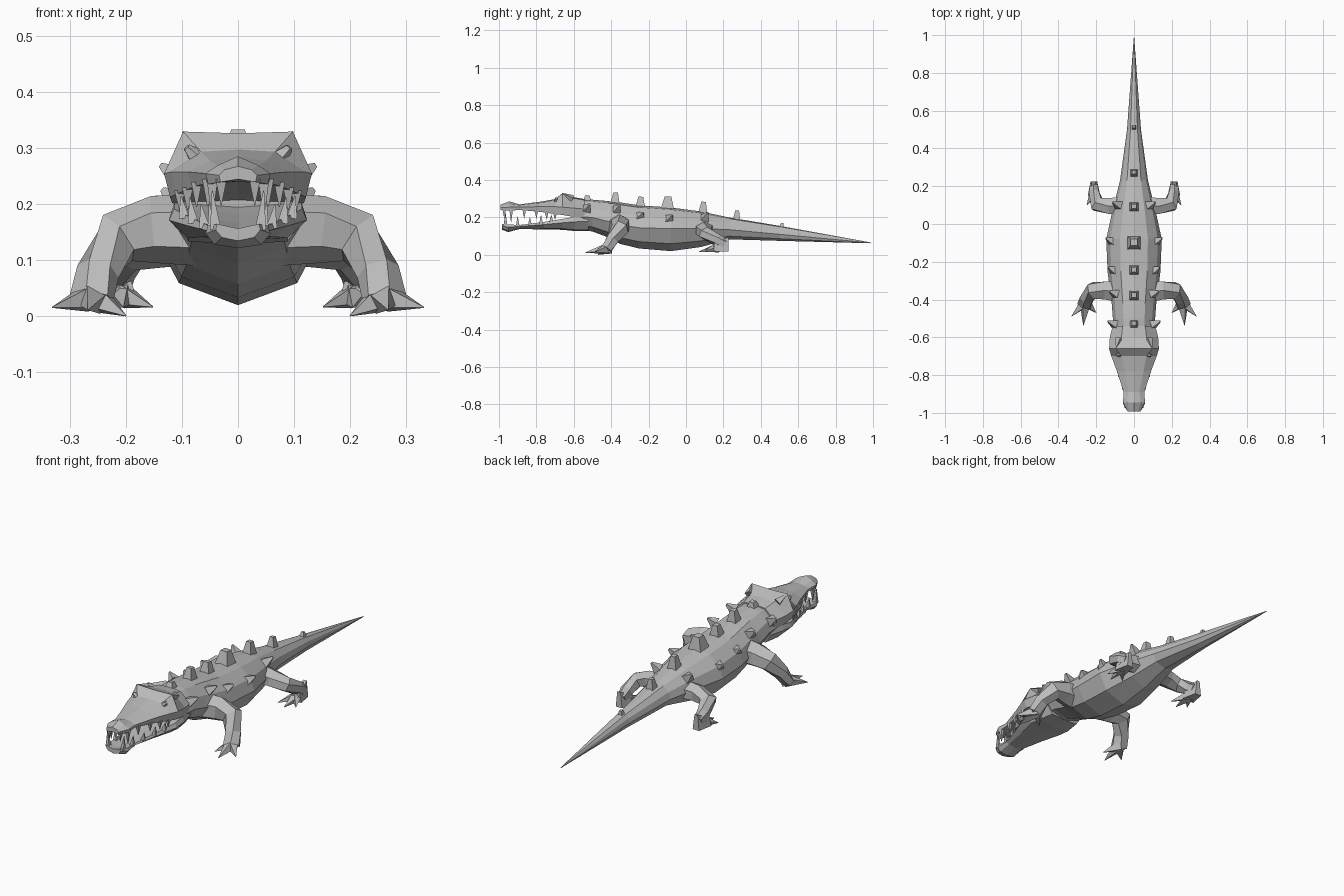
import bpy, bmesh, math
from mathutils import Vector

skin = bpy.data.materials.new("grey_hide")
skin.diffuse_color = (0.5, 0.5, 0.5, 1)


def loft(name, rings):
    """Flat-shaded skin through rings of equal length, capped at both ends."""
    bm = bmesh.new()
    vs = [[bm.verts.new(p) for p in r] for r in rings]
    n = len(vs[0])
    for a, b in zip(vs, vs[1:]):
        for i in range(n):
            j = (i + 1) % n
            bm.faces.new((a[i], a[j], b[j], b[i]))
    bm.faces.new(vs[0])
    bm.faces.new(vs[-1])
    bmesh.ops.remove_doubles(bm, verts=bm.verts, dist=0.0002)
    bmesh.ops.recalc_face_normals(bm, faces=bm.faces)
    me = bpy.data.meshes.new(name)
    bm.to_mesh(me)
    bm.free()
    me.materials.append(skin)
    ob = bpy.data.objects.new(name, me)
    bpy.context.collection.objects.link(ob)
    return ob


def mirrored(y, half):
    """Full ring from a half profile that starts and ends on the centre line."""
    return [(x, y, z) for x, z in half] + [(-x, y, z) for x, z in half[-2:0:-1]]


def limb(name, side, stations, sides=6):
    """Tube along (centre, horizontal radius, other radius) stations."""
    pts = [Vector(s[0]) for s in stations]
    rings = []
    for i, (c, a, b) in enumerate(stations):
        d = (pts[min(i + 1, len(pts) - 1)] - pts[max(i - 1, 0)]).normalized()
        u = Vector((0, 0, 1)).cross(d).normalized()
        v = d.cross(u)
        ring = []
        for k in range(sides):
            t = math.tau * (k + 0.5) / sides
            p = pts[i] + u * a * math.cos(t) + v * b * math.sin(t)
            ring.append((side * p.x, p.y, max(p.z, 0.012)))
        rings.append(ring)
    return loft(name, rings)


def spike(name, base, tip, r0, r1, sides=4):
    """Tapered pyramid from base to tip."""
    base, tip = Vector(base), Vector(tip)
    d = (tip - base).normalized()
    u = d.cross(Vector((0, 1, 0.01))).normalized()
    v = d.cross(u)
    rings = []
    for c, r in ((base, r0), (tip, r1)):
        rings.append([c + r * (u * math.cos(t) + v * math.sin(t))
                      for t in (math.tau * (k + 0.5) / sides for k in range(sides))])
    return loft(name, rings)


# Body and tail: y, half width, top, side height, bottom
body = [
    (-0.60, 0.110, 0.295, 0.205, 0.140), (-0.50, 0.112, 0.295, 0.200, 0.125),
    (-0.42, 0.118, 0.288, 0.180, 0.095), (-0.35, 0.128, 0.280, 0.160, 0.058),
    (-0.25, 0.140, 0.265, 0.145, 0.034), (-0.08, 0.147, 0.253, 0.140, 0.020),
    (0.08, 0.112, 0.232, 0.140, 0.042), (0.23, 0.074, 0.200, 0.135, 0.083),
    (0.50, 0.037, 0.155, 0.110, 0.075), (0.99, 0.001, 0.066, 0.064, 0.062)]
rings = []
for y, w, t, m, b in body:
    rings.append(mirrored(y, [(0, t), (w * 0.5, t - (t - m) * 0.1), (w * 0.86, m + (t - m) * 0.5),
                              (w, m), (w * 0.72, b + (m - b) * 0.33), (0, b)]))
loft("body_and_tail", rings)

# Upper head: y, top, brow x, brow z, half width, side z, jaw bottom
head = [
    (-0.54, 0.298, 0.060, 0.292, 0.113, 0.245, 0.195), (-0.60, 0.308, 0.066, 0.303, 0.128, 0.250, 0.203),
    (-0.66, 0.327, 0.098, 0.330, 0.132, 0.255, 0.213), (-0.70, 0.298, 0.066, 0.294, 0.120, 0.258, 0.218),
    (-0.78, 0.284, 0.050, 0.278, 0.090, 0.258, 0.230), (-0.89, 0.270, 0.030, 0.266, 0.055, 0.255, 0.240),
    (-0.945, 0.286, 0.036, 0.270, 0.058, 0.255, 0.236), (-0.992, 0.268, 0.024, 0.262, 0.034, 0.252, 0.240)]
loft("upper_head", [mirrored(y, [(0, t), (bx, bz), (w, zs), (w * 0.92, zb), (0, zb + 0.005)])
                    for y, t, bx, bz, w, zs, zb in head])

# Lower jaw: y, half width, top, bottom
jaw = [(-0.52, 0.105, 0.205, 0.128), (-0.60, 0.122, 0.203, 0.128), (-0.66, 0.123, 0.192, 0.134),
       (-0.76, 0.090, 0.176, 0.136), (-0.89, 0.052, 0.160, 0.138), (-0.95, 0.058, 0.162, 0.122),
       (-0.985, 0.040, 0.165, 0.135)]
loft("lower_jaw", [mirrored(y, [(0, t - 0.008), (w * 0.93, t), (w, t - (t - b) * 0.35),
                                (w * 0.72, b + 0.006), (0, b)]) for y, w, t, b in jaw])

# Ridge plates along the spine: y, base z, tip z, base radius
for y, z0, z1, r in [(-0.53, 0.285, 0.318, 0.032), (-0.38, 0.275, 0.333, 0.035), (-0.245, 0.255, 0.311, 0.036),
                     (-0.10, 0.245, 0.312, 0.050), (0.09, 0.222, 0.284, 0.034), (0.27, 0.185, 0.238, 0.028),
                     (0.51, 0.145, 0.170, 0.018)]:
    spike("spine_plate", (0, y, z0), (0, y + 0.004, z1), r, r * 0.5)

for s, tag in ((1, "left"), (-1, "right")):
    # Side spikes: y, base x, base z, tip x, tip z
    for y, x0, z0, x1, z1 in [(-0.53, 0.10, 0.245, 0.138, 0.270), (-0.37, 0.095, 0.240, 0.130, 0.265),
                              (-0.245, 0.105, 0.205, 0.135, 0.226), (-0.09, 0.115, 0.190, 0.148, 0.212),
                              (0.10, 0.080, 0.195, 0.112, 0.226)]:
        spike("side_spike_" + tag, (s * x0, y, z0), (s * x1, y + 0.015, z1), 0.030, 0.006)

    # Brow horns behind the crest and eyes below it
    spike("brow_horn_" + tag, (s * 0.078, -0.61, 0.300), (s * 0.098, -0.662, 0.330), 0.022, 0.001)
    spike("eye_" + tag, (s * 0.075, -0.69, 0.285), (s * 0.092, -0.695, 0.302), 0.016, 0.007, 5)

    # Teeth: y, x, root z, tip z
    for y, x, z0, z1 in [(-0.972, 0.030, 0.245, 0.198), (-0.935, 0.046, 0.245, 0.175), (-0.865, 0.054, 0.245, 0.195),
                         (-0.80, 0.074, 0.240, 0.195), (-0.745, 0.090, 0.230, 0.190), (-0.70, 0.104, 0.225, 0.188)]:
        spike("upper_tooth_" + tag, (s * x, y, z0), (s * x, y, z1), 0.014, 0.001)
    for y, x, z0, z1 in [(-0.965, 0.040, 0.155, 0.225), (-0.90, 0.045, 0.152, 0.205), (-0.835, 0.060, 0.158, 0.200),
                         (-0.775, 0.080, 0.166, 0.212), (-0.72, 0.096, 0.175, 0.215)]:
        spike("lower_tooth_" + tag, (s * x, y, z0), (s * (x + 0.006), y, z1), 0.014, 0.001)

    # Front leg with three splayed claws
    limb("front_leg_" + tag, s, [
        ((0.07, -0.36, 0.155), 0.065, 0.065), ((0.15, -0.352, 0.155), 0.055, 0.060),
        ((0.215, -0.352, 0.140), 0.048, 0.050), ((0.250, -0.395, 0.080), 0.040, 0.036),
        ((0.262, -0.425, 0.030), 0.042, 0.030)])
    for tip in ((0.332, -0.490, 0.016), (0.268, -0.538, 0.012), (0.200, -0.470, 0.001)):
        spike("front_claw_" + tag, (s * 0.258, -0.415, 0.035), (s * tip[0], tip[1], tip[2]), 0.033, 0.001)

    # Hind leg: thigh out, shank back, foot forward
    limb("hind_leg_" + tag, s, [
        ((0.05, 0.10, 0.135), 0.055, 0.050), ((0.13, 0.095, 0.130), 0.048, 0.042),
        ((0.195, 0.105, 0.115), 0.044, 0.036), ((0.212, 0.165, 0.080), 0.030, 0.032),
        ((0.212, 0.205, 0.055), 0.022, 0.034)])
    loft("hind_foot_" + tag, [
        [(s * 0.195, 0.226, 0.018), (s * 0.230, 0.226, 0.018), (s * 0.222, 0.226, 0.095), (s * 0.205, 0.226, 0.095)],
        [(s * 0.178, 0.150, 0.018), (s * 0.245, 0.150, 0.018), (s * 0.235, 0.150, 0.062), (s * 0.190, 0.150, 0.062)]])
    for tip in ((0.152, 0.095, 0.017), (0.205, 0.070, 0.017), (0.250, 0.100, 0.017)):
        spike("hind_claw_" + tag, (s * 0.210, 0.165, 0.038), (s * tip[0], tip[1], tip[2]), 0.028, 0.001)
